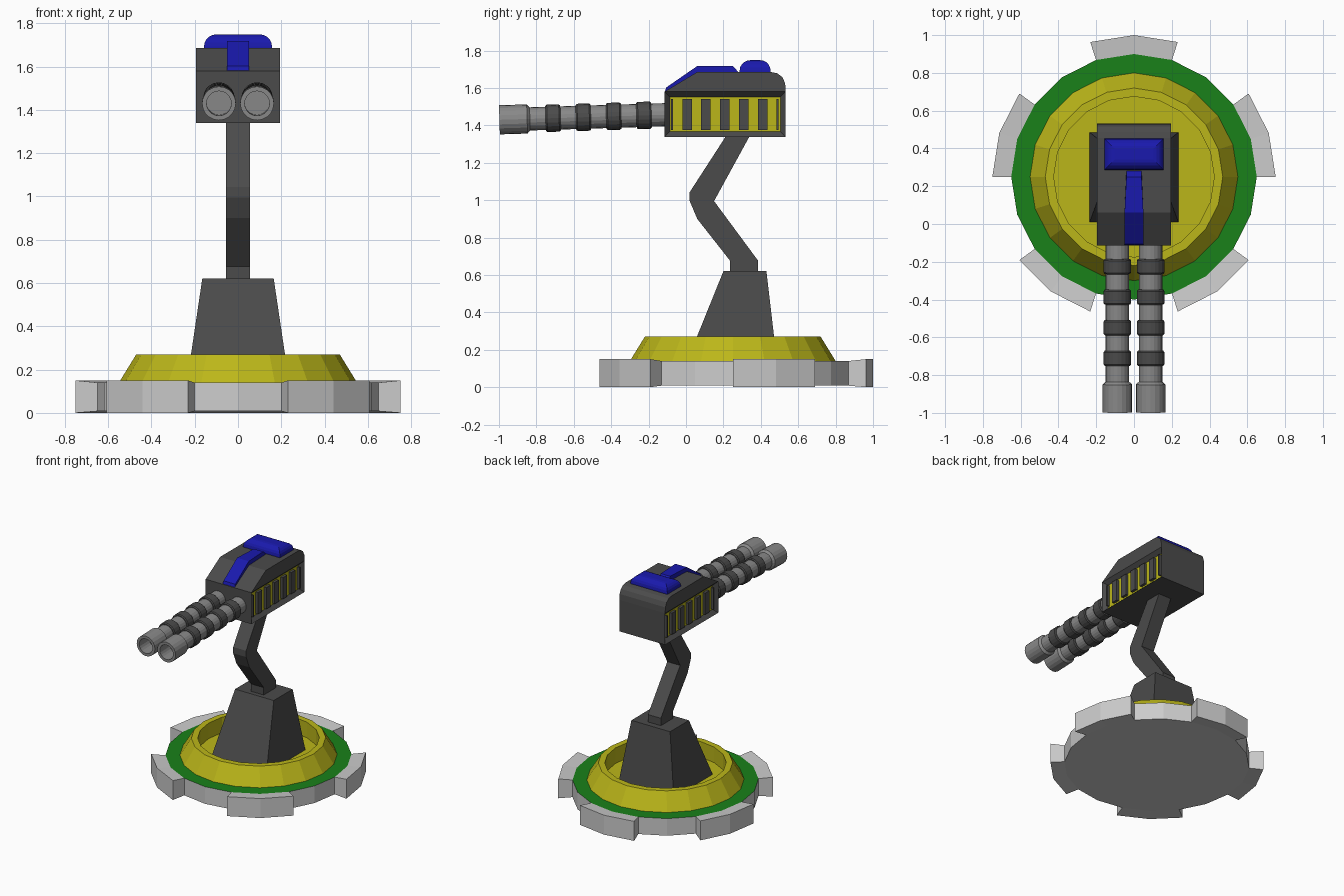
import bpy, bmesh
from math import radians, sin, cos, atan2, degrees, floor
from mathutils import Matrix

if "Cube" in bpy.data.objects:
    bpy.data.objects.remove(bpy.data.objects["Cube"])


def material(name, rgb):
    m = bpy.data.materials.new(name)
    m.diffuse_color = (*rgb, 1)
    m.use_nodes = True
    m.node_tree.nodes["Principled BSDF"].inputs["Base Color"].default_value = m.diffuse_color
    return m


DARK = material("dark_grey", (0.07, 0.07, 0.07))
STEEL = material("steel", (0.25, 0.25, 0.25))
LIGHT = material("light_grey", (0.6, 0.6, 0.6))
YELLOW = material("yellow", (0.5, 0.47, 0.01))
GREEN = material("green", (0.01, 0.22, 0.01))
BLUE = material("blue", (0.01, 0.01, 0.42))


def finish(name, bm, *mats):
    bmesh.ops.recalc_face_normals(bm, faces=bm.faces[:])
    me = bpy.data.meshes.new(name)
    bm.to_mesh(me)
    bm.free()
    for m in mats:
        me.materials.append(m)
    ob = bpy.data.objects.new(name, me)
    bpy.context.collection.objects.link(ob)
    return ob


def lathe(profile, n=20, caps=(True, True)):
    """Spin (radius, height) points about z."""
    bm = bmesh.new()
    rings = [[bm.verts.new((r * cos(radians(360 * k / n)), r * sin(radians(360 * k / n)), z))
              for k in range(n)] for r, z in profile]
    for a, b in zip(rings, rings[1:]):
        for k in range(n):
            j = (k + 1) % n
            bm.faces.new((a[k], a[j], b[j], b[k]))
    for use, ring in zip(caps, (rings[0], rings[-1])):
        if use:
            bm.faces.new(ring)
    return bm


def prism(profile, w):
    """Extrude a side profile of (y, z) points across x = -w..w."""
    bm = bmesh.new()
    f = bm.faces.new([bm.verts.new((-w, y, z)) for y, z in profile])
    ext = bmesh.ops.extrude_face_region(bm, geom=[f], use_keep_orig=True)
    new = [v for v in ext["geom"] if isinstance(v, bmesh.types.BMVert)]
    bmesh.ops.translate(bm, verts=new, vec=(2 * w, 0, 0))
    bmesh.ops.recalc_face_normals(bm, faces=bm.faces[:])
    return bm


def box(x0, x1, y0, y1, z0, z1):
    bm = bmesh.new()
    mat = Matrix.Translation(((x0 + x1) / 2, (y0 + y1) / 2, (z0 + z1) / 2)) \
        @ Matrix.Diagonal((x1 - x0, y1 - y0, z1 - z0, 1))
    bmesh.ops.create_cube(bm, size=1, matrix=mat)
    return bm


# Base disc with green top; five teeth are pulled out of pairs of wall faces
bm = lathe([(0.65, 0.008), (0.65, 0.14)])
bmesh.ops.recalc_face_normals(bm, faces=bm.faces[:])
teeth = {}
for f in bm.faces:
    f.material_index = 1 if f.normal.z > 0.9 else 0
    if abs(f.normal.z) < 0.1:
        c = f.calc_center_median()
        k = floor(degrees(atan2(c.y, c.x)) % 360 / 18)
        if k % 4 < 2:
            teeth.setdefault(k // 4, []).append(f)
for pair in teeth.values():
    ext = bmesh.ops.extrude_face_region(bm, geom=pair)
    for v in [g for g in ext["geom"] if isinstance(g, bmesh.types.BMVert)]:
        v.co.x *= 0.75 / 0.65
        v.co.y *= 0.75 / 0.65
        v.co.z = 0.15 if v.co.z > 0.07 else 0
    bmesh.ops.delete(bm, geom=[f for f in pair if f.is_valid], context="FACES")
for f in bm.faces:
    if f.calc_center_median().xy.length > 0.6:
        f.material_index = 0
finish("base_disc", bm, LIGHT, GREEN).location.y = 0.25

# Raised turntable ring with a sunken floor
bm = lathe([(0.55, 0.135), (0.55, 0.14), (0.47, 0.27), (0.425, 0.27), (0.425, 0.15)], caps=(False, True))
finish("turntable_ring", bm, YELLOW).location.y = 0.25

# Tapered pedestal
bm = prism([(0.01, 0.15), (0.485, 0.15), (0.43, 0.62), (0.2, 0.62)], 0.235)
for v in bm.verts:
    if v.co.z > 0.5:
        v.co.x *= 0.165 / 0.235
finish("pedestal", bm, DARK)

# Bent support arm
finish("support_arm", prism([(0.235, 0.6), (0.385, 0.6), (0.385, 0.677), (0.15, 0.995), (0.35, 1.36),
                             (0.225, 1.36), (0.02, 1.043), (0.02, 0.995), (0.06, 0.9), (0.235, 0.677)],
                            0.055), DARK)

# Head body: side faces inset to form sloping window frames around yellow panels
W = 0.195
bm = box(-W, W, -0.115, 0.533, 1.338, 1.58)
bm.faces.ensure_lookup_table()
sides = [f for f in bm.faces if abs(f.normal.x) > 0.9]
bmesh.ops.delete(bm, geom=[f for f in bm.faces if f.normal.z > 0.9], context="FACES_ONLY")
bmesh.ops.inset_individual(bm, faces=sides, thickness=0.04, depth=-0.03)
for f in sides:
    f.material_index = 1
finish("head_body", bm, DARK, YELLOW)

# Bars between the yellow slots on both sides
for s, side in ((-1, "left"), (1, "right")):
    edges = [(-0.08, -0.07)] + [(-0.02 + 0.101 * i, 0.031 + 0.101 * i) for i in range(5)] + [(0.485, 0.495)]
    for i, (y0, y1) in enumerate(edges):
        xs = sorted((s * 0.16, s * 0.185))
        finish(f"slot_bar_{side}_{i}", box(*xs, y0, y1, 1.376, 1.542), DARK)

# Head roof: sloped nose and rounded rear edge
bm = prism([(-0.115, 1.58), (0.06, 1.685), (0.455, 1.685), (0.488, 1.678), (0.515, 1.658),
            (0.53, 1.625), (0.533, 1.58)], W)
bmesh.ops.delete(bm, geom=[f for f in bm.faces if f.normal.z < -0.9], context="FACES_ONLY")
finish("head_roof", bm, DARK)

# Blue roof stripe, narrowing to the rear
bm = prism([(-0.113, 1.58), (-0.105, 1.603), (0.06, 1.717), (0.25, 1.717), (0.285, 1.68), (0.06, 1.68)], 0.05)
for v in bm.verts:
    if v.co.y > 0.2:
        v.co.x *= 0.8
finish("roof_stripe", bm, BLUE)

# Blue rounded roof cap
bm = box(-0.157, 0.157, 0.287, 0.452, 1.6, 1.748)
top = [e for e in bm.edges if all(v.co.z > 1.7 for v in e.verts)]
bmesh.ops.bevel(bm, geom=top, offset=0.055, segments=5, profile=0.5, affect="EDGES")
finish("roof_cap", bm, BLUE)

# Twin barrels, tilted slightly down, each with four dark bands
for x, side in ((-0.088, "left"), (0.088, "right")):
    pose = Matrix.Translation((x, 0, 1.46)) @ Matrix.Rotation(radians(91.75), 4, "X")
    barrel = lathe([(0.062, 0.09), (0.062, 0.835), (0.078, 0.85), (0.078, 0.998),
                    (0.057, 0.998), (0.057, 0.88)])
    finish("barrel_" + side, barrel, STEEL).matrix_world = pose
    for i in range(4):
        c = 0.225 + 0.162 * i
        band = lathe([(0.06, c - 0.04), (0.067, c - 0.04), (0.073, c - 0.032), (0.073, c + 0.032),
                      (0.067, c + 0.04), (0.06, c + 0.04)], caps=(False, False))
        finish(f"barrel_band_{side}_{i}", band, DARK).matrix_world = pose
